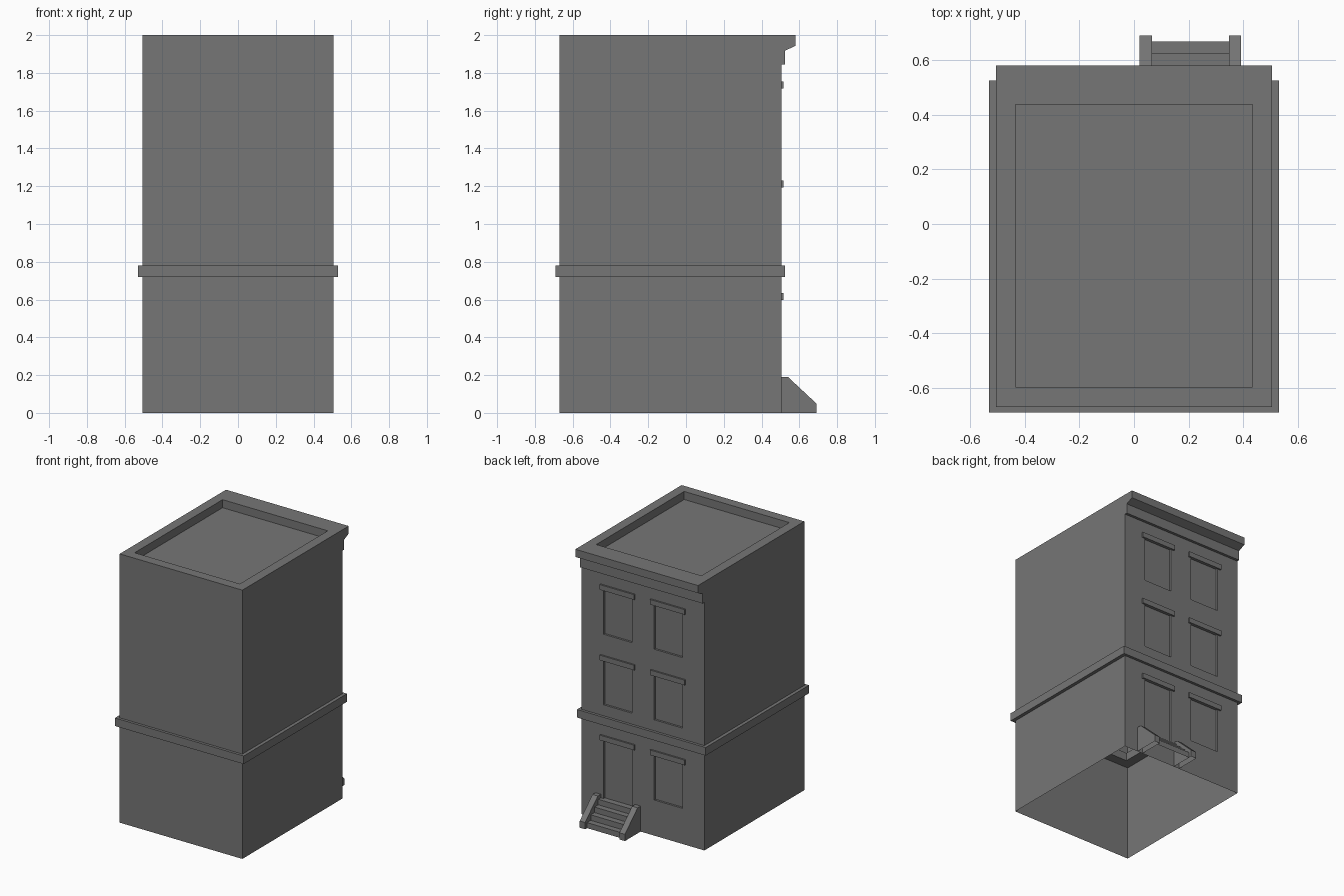
import bpy, bmesh

if "Cube" in bpy.data.objects:
    bpy.data.objects.remove(bpy.data.objects["Cube"])

X, Y0, Y1 = 0.505, -0.67, 0.505      # wall extents; the facade is the +y wall

# Dark grey used on every part
dark = bpy.data.materials.new("dark_grey")
dark.diffuse_color = (0.18, 0.18, 0.18, 1)
dark.use_nodes = True
dark.node_tree.nodes["Principled BSDF"].inputs["Base Color"].default_value = dark.diffuse_color


def finish(bm, name):
    bmesh.ops.remove_doubles(bm, verts=bm.verts[:], dist=1e-5)
    me = bpy.data.meshes.new(name)
    bm.to_mesh(me)
    bm.free()
    me.materials.append(dark)
    ob = bpy.data.objects.new(name, me)
    bpy.context.collection.objects.link(ob)
    return ob


def box(name, x0, x1, y0, y1, z0, z1):
    bm = bmesh.new()
    bmesh.ops.create_cube(bm, size=1)
    for v in bm.verts:
        v.co = (x1 if v.co.x > 0 else x0, y1 if v.co.y > 0 else y0,
                z1 if v.co.z > 0 else z0)
    return finish(bm, name)


def sweep_x(name, profile, x0, x1, caps):
    # open (y, z) profile drawn out along x, underside left open
    bm = bmesh.new()
    a = [bm.verts.new((x0, y, z)) for y, z in profile]
    b = [bm.verts.new((x1, y, z)) for y, z in profile]
    for i in range(len(a) - 1):
        bm.faces.new((a[i], a[i + 1], b[i + 1], b[i]))
    if caps:
        bm.faces.new(a[::-1])
        bm.faces.new(b)
    bmesh.ops.recalc_face_normals(bm, faces=bm.faces[:])
    return finish(bm, name)


def stack(rings):
    # skin of rectangular rings (half width, y min, y max, z)
    bm = bmesh.new()
    loops = [[bm.verts.new(p) for p in ((-w, a, z), (w, a, z), (w, b, z), (-w, b, z))]
             for w, a, b, z in rings]
    for lo, hi in zip(loops, loops[1:]):
        for i in range(4):
            j = (i + 1) % 4
            bm.faces.new((lo[i], lo[j], hi[j], hi[i]))
    return bm, loops


# Building shell, open below, with cornice and roof well
bm, loops = stack([
    (X, Y0, Y1, 0), (X, Y0, Y1, 1.845),
    (X, Y0, 0.525, 1.845), (X, Y0, 0.525, 1.918),
    (X, Y0, 0.58, 1.943), (X, Y0, 0.58, 2.0),
    (0.433, -0.597, 0.437, 2.0), (0.433, -0.597, 0.437, 1.94)])
bm.faces.new(loops[-1])
bmesh.ops.remove_doubles(bm, verts=bm.verts[:], dist=1e-5)
bmesh.ops.dissolve_degenerate(bm, edges=bm.edges[:], dist=1e-5)
bm.normal_update()

# Window and door recesses cut into the facade
CX, HW, DEPTH = 0.208, 0.117, 0.015
openings = [(s * CX, z, z + 0.33) for s in (1, -1) for z in (1.387, 0.862)]
openings = [(x, z0, 1.72 if z0 > 1 else 1.195) for x, z0, _ in openings]
openings += [(-CX, 0.265, 0.60), (CX, 0.164, 0.60)]


def facade():
    return [f for f in bm.faces if f.normal.y > 0.99
            and abs(f.calc_center_median().y - Y1) < 1e-4]


def slice_facade(co, no):
    fs = facade()
    geom = fs + list({e for f in fs for e in f.edges}) + list({v for f in fs for v in f.verts})
    bmesh.ops.bisect_plane(bm, geom=geom, plane_co=co, plane_no=no)
    bm.normal_update()


for x in (-CX - HW, -CX + HW, CX - HW, CX + HW):
    slice_facade((x, 0, 0), (1, 0, 0))
for z in sorted({z for o in openings for z in o[1:]}):
    slice_facade((0, 0, z), (0, 0, 1))
panes = []
for f in facade():
    c = f.calc_center_median()
    if any(abs(c.x - x) < HW and z0 < c.z < z1 for x, z0, z1 in openings):
        panes.append(f)
new = bmesh.ops.extrude_face_region(bm, geom=panes)['geom']
bmesh.ops.translate(bm, vec=(0, -DEPTH, 0),
                    verts=[g for g in new if isinstance(g, bmesh.types.BMVert)])
bmesh.ops.delete(bm, geom=[f for f in panes if f.is_valid], context='FACES')
finish(bm, "building")

# String course: a closed ring that also shows as a ledge inside the shell
outer, inner = (0.53, -0.69, 0.525), (0.433, -0.597, 0.437)
bm, _ = stack([(*inner, 0.72), (*outer, 0.72), (*outer, 0.78),
               (*inner, 0.78), (*inner, 0.72)])
finish(bm, "string_course")

# Lintels over every opening
for x, z0, z1 in openings:
    box("lintel", x - 0.143, x + 0.143, Y1 - 0.005, 0.517, z1 - 0.003, z1 + 0.035)

# Stoop: two sloped side walls and four steps, hollow underneath
cheek = [(0.69, 0), (0.69, 0.05), (0.54, 0.19), (Y1, 0.19), (Y1, 0)]
for x0, x1 in ((0.02, 0.065), (0.348, 0.392)):
    sweep_x("stair_side", cheek, x0, x1, True)
steps = []
for i in range(4):
    y = 0.667 - 0.044 * i
    steps += [(y, 0.041 * i), (y, 0.041 * (i + 1))]
steps.append((Y1, 0.164))
sweep_x("steps", steps, 0.065, 0.348, False)
